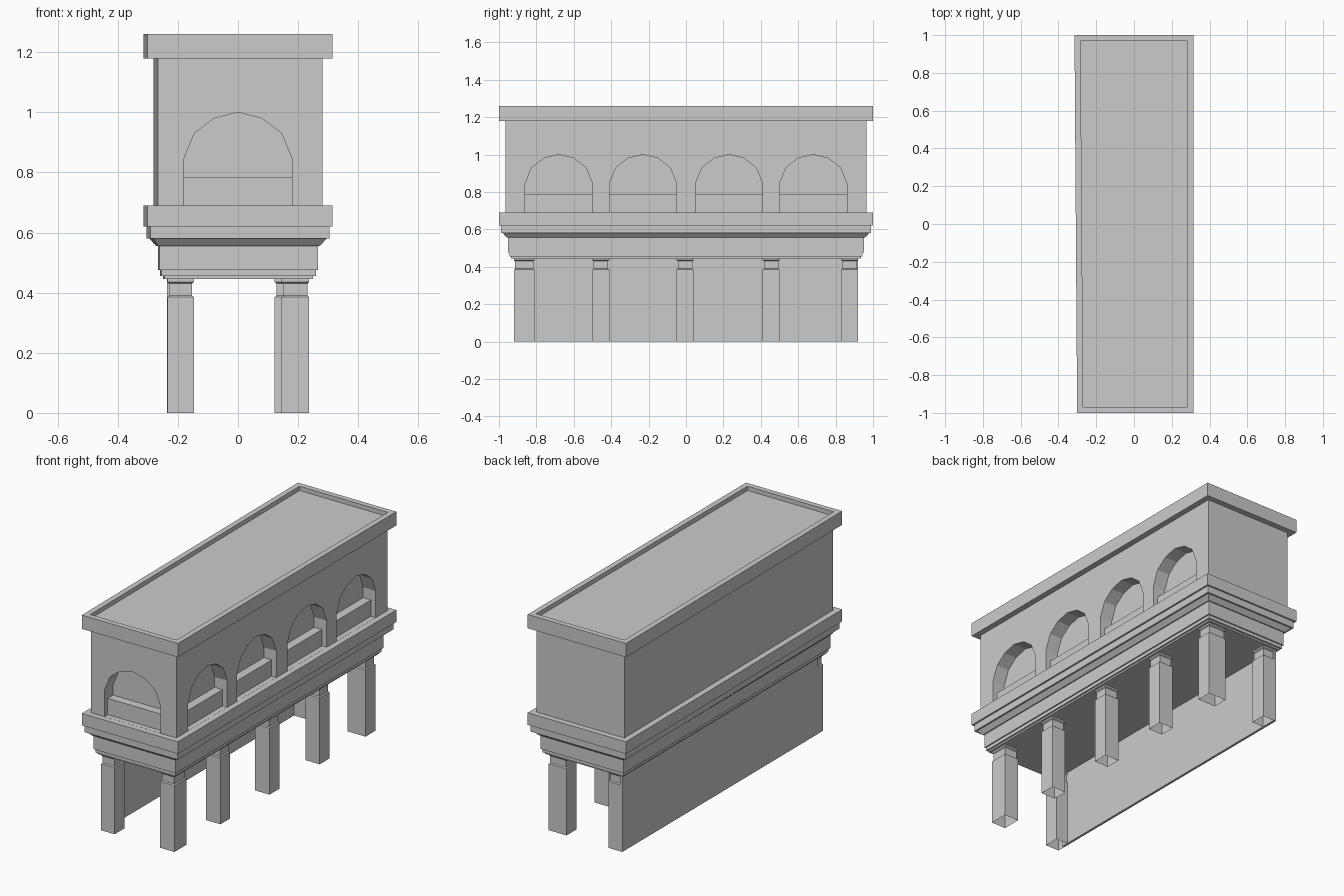
import bpy, bmesh
from math import radians
from mathutils import Matrix

if "Cube" in bpy.data.objects:
    bpy.data.objects.remove(bpy.data.objects["Cube"])


def make(name, bm):
    bmesh.ops.recalc_face_normals(bm, faces=bm.faces[:])
    me = bpy.data.meshes.new(name)
    bm.to_mesh(me)
    bm.free()
    ob = bpy.data.objects.new(name, me)
    bpy.context.collection.objects.link(ob)
    return ob


def loft(bm, rings, cap_bottom=True):
    # stack closed vertex rings into one shell
    rows = [[bm.verts.new(p) for p in r] for r in rings]
    for a, b in zip(rows, rows[1:]):
        n = len(a)
        for i in range(n):
            bm.faces.new((a[i], a[(i + 1) % n], b[(i + 1) % n], b[i]))
    bm.faces.new(rows[-1])
    if cap_bottom:
        bm.faces.new(rows[0])


def rect(x0, x1, y0, y1, z, skew=0.0):
    # the left side leans slightly outward towards the back
    return [(x0 + skew, y0, z), (x1, y0, z), (x1, y1, z), (x0, y1, z)]


def box(name, x0, x1, y0, y1, z0, z1):
    bm = bmesh.new()
    loft(bm, [rect(x0, x1, y0, y1, z0), rect(x0, x1, y0, y1, z1)])
    return make(name, bm)


# Upper storey with mouldings, cornice and sunken roof: (half width, z)
profile = [(0.25, 0.445), (0.25, 0.455), (0.259, 0.455), (0.259, 0.475),
           (0.266, 0.475), (0.266, 0.555), (0.272, 0.555), (0.295, 0.58),
           (0.305, 0.58), (0.305, 0.62), (0.315, 0.62), (0.315, 0.69),
           (0.281, 0.69), (0.281, 1.18), (0.315, 1.18), (0.315, 1.26),
           (0.283, 1.26), (0.283, 1.235)]
bm = bmesh.new()
loft(bm, [rect(-w, w, -0.685 - w, 0.685 + w, z, 0.014 if z > 0.57 else 0.005)
          for w, z in profile])
body = make("upper_storey", bm)

# Arched niches: outline in (across, z), pushed into the wall
ARCH = [(-0.18, 0.6905), (0.18, 0.6905), (0.18, 0.845), (0.145, 0.93), (0.08, 0.98),
        (0, 1.0), (-0.08, 0.98), (-0.145, 0.93), (-0.18, 0.845)]
DEPTH, PARAPET = 0.08, 0.03
niches = [Matrix.Translation((0, -0.966, 0))]
niches += [Matrix.Translation((0.281, y, 0)) @ Matrix.Rotation(radians(90), 4, 'Z')
           for y in (-0.68, -0.23, 0.23, 0.68)]
bm = bmesh.new()
for m in niches:
    loft(bm, [[m @ Matrix.Translation((x, d, z)).to_translation() for x, z in ARCH]
              for d in (-0.02, DEPTH)])
cutter = make("niche_cutter", bm)
cutter.hide_render = True
cutter.display_type = 'WIRE'
mod = body.modifiers.new("niches", 'BOOLEAN')
mod.operation = 'DIFFERENCE'
mod.solver = 'EXACT'
mod.object = cutter

# Parapet in each niche
for i, m in enumerate(niches):
    p = box(f"parapet_{i + 1}", -0.18, 0.18, PARAPET, DEPTH, 0.69, 0.785)
    p.matrix_world = m


# Pillars with slim neck and small capital, open underneath
def pillar(name, x0, x1, y0, y1):
    bm = bmesh.new()
    steps = [(0, 0), (0, 0.385), (0.006, 0.39), (0.006, 0.43), (0, 0.435), (0, 0.447)]
    loft(bm, [rect(x0 + i, x1 - i, y0 + i, y1 - i, z) for i, z in steps], False)
    make(name, bm)


pillar("front_right_pillar", 0.145, 0.237, -0.92, -0.81)
for i, y in enumerate((-0.455, -0.005, 0.455)):
    pillar(f"side_pillar_{i + 1}", 0.145, 0.237, y - 0.045, y + 0.045)
pillar("back_right_pillar", 0.122, 0.237, 0.83, 0.92)
pillar("front_left_pillar", -0.235, -0.147, -0.92, -0.83)
pillar("back_left_pillar", -0.235, -0.147, 0.83, 0.92)

# Ground-floor wall along the left side
box("left_wall", -0.236, -0.222, -0.87, 0.92, 0.0, 0.447)
